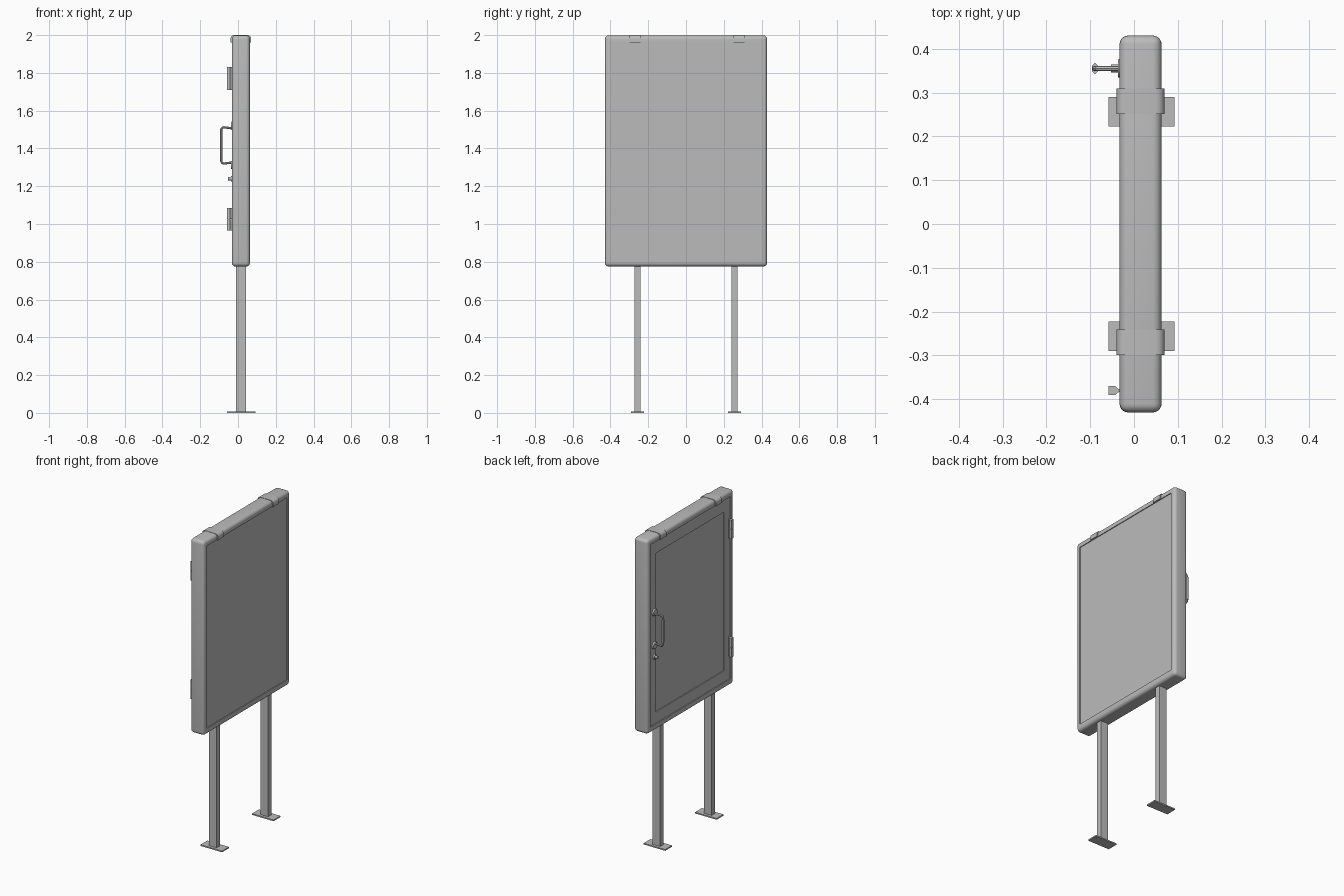
import bpy, bmesh, math
from mathutils import Vector

if "Cube" in bpy.data.objects:
    bpy.data.objects.remove(bpy.data.objects["Cube"])

grey = bpy.data.materials.new("light grey metal")
grey.diffuse_color = (0.5, 0.5, 0.5, 1)
grey.use_nodes = True
grey.node_tree.nodes["Principled BSDF"].inputs["Base Color"].default_value = grey.diffuse_color


def finish(bm, name, smooth=True):
    bmesh.ops.recalc_face_normals(bm, faces=bm.faces)
    me = bpy.data.meshes.new(name)
    bm.to_mesh(me)
    bm.free()
    me.materials.append(grey)
    ob = bpy.data.objects.new(name, me)
    bpy.context.collection.objects.link(ob)
    if smooth:
        bpy.ops.object.select_all(action='DESELECT')
        ob.select_set(True)
        bpy.context.view_layer.objects.active = ob
        bpy.ops.object.shade_smooth_by_angle(angle=math.radians(35))
    return ob


def box_bm(x, y, z):
    bm = bmesh.new()
    bmesh.ops.create_cube(bm, size=1)
    for v in bm.verts:
        v.co = Vector([(r[0] + r[1]) / 2 + c * (r[1] - r[0])
                       for c, r in zip(v.co, (x, y, z))])
    return bm


def box(name, x, y, z):
    return finish(box_bm(x, y, z), name, False)


def prism(name, pts, axis, lo, hi):
    """Extrude a profile along y (x,z points) or z (x,y points)."""
    bm = bmesh.new()
    place = (lambda a, b, h: (a, h, b)) if axis == 'y' else (lambda a, b, h: (a, b, h))
    f = bm.faces.new([bm.verts.new(place(a, b, lo)) for a, b in pts])
    g = bmesh.ops.extrude_face_region(bm, geom=[f])
    move = Vector((0, hi - lo, 0)) if axis == 'y' else Vector((0, 0, hi - lo))
    bmesh.ops.translate(bm, vec=move,
                        verts=[v for v in g['geom'] if isinstance(v, bmesh.types.BMVert)])
    return finish(bm, name)


def disc(name, x0, x1, y, z, r0, r1, n=16):
    """Cylinder or cone lying along x."""
    bm = bmesh.new()
    rings = [[bm.verts.new((x, y + r * math.cos(2 * math.pi * i / n),
                            z + r * math.sin(2 * math.pi * i / n))) for i in range(n)]
             for x, r in ((x0, r0), (x1, r1))]
    for i in range(n):
        j = (i + 1) % n
        bm.faces.new((rings[0][i], rings[0][j], rings[1][j], rings[1][i]))
    for r in rings:
        bm.faces.new(r)
    return finish(bm, name)


# Rounded cabinet with a recessed panel on both sides
bm = box_bm((-0.033, 0.063), (-0.43, 0.43), (0.775, 1.998))
bmesh.ops.bevel(bm, geom=bm.edges[:], offset=0.02, segments=5, profile=0.5, affect='EDGES')


def recess(f, hy, z0, z1, depth):
    s = -1 if f.calc_center_median().x < 0 else 1
    bmesh.ops.inset_individual(bm, faces=[f], thickness=0.005)
    for step in (0, depth):
        if step:
            bmesh.ops.inset_individual(bm, faces=[f], thickness=0.0005)
        mid = f.calc_center_median()
        for v in f.verts:
            v.co.y = hy if v.co.y > mid.y else -hy
            v.co.z = z1 if v.co.z > mid.z else z0
            v.co.x -= s * step


bm.faces.ensure_lookup_table()
sides = sorted(bm.faces, key=lambda f: -f.calc_area())[:2]
for f in sides:
    recess(f, 0.40, 0.815, 1.962, 0.005)
    # door window sits deeper on the -x side
    if f.calc_center_median().x < 0:
        recess(f, 0.34, 0.885, 1.885, 0.006)
finish(bm, "cabinet")

# Legs, feet and top clips
for side, s, cy in (("left", -1, -0.27), ("right", 1, 0.28)):
    ly = s * 0.256
    box(side + "_leg", (-0.011, 0.042), (ly - 0.016, ly + 0.016), (0.006, 0.79))
    box(side + "_foot", (-0.058, 0.092), (ly - 0.034, ly + 0.034), (0, 0.008))
    prof = [(-0.04, 1.962), (0.07, 1.962)]
    for cx, a0 in ((0.050, 0), (-0.020, 90)):
        prof += [(cx + 0.02 * math.cos(math.radians(a0 + 18 * i)),
                  1.98 + 0.02 * math.sin(math.radians(a0 + 18 * i))) for i in range(6)]
    prism(side + "_top_clip", prof, 'y', cy - 0.029, cy + 0.029)

# Door hinges, each in two knuckles
hinge = [(-0.058, -0.39), (-0.043, -0.39), (-0.036, -0.384), (-0.03, -0.382),
         (-0.03, -0.378), (-0.036, -0.376), (-0.043, -0.37), (-0.058, -0.37)]
for nm, hz in (("lower", 1.025), ("upper", 1.77)):
    prism(nm + "_hinge_bottom", hinge, 'z', hz - 0.06, hz - 0.001)
    prism(nm + "_hinge_top", hinge, 'z', hz + 0.001, hz + 0.06)
    box(nm + "_hinge_pin", (-0.052, -0.042), (-0.385, -0.375), (hz - 0.05, hz + 0.05))

# Pull handle swept along a rounded bracket path
cu = bpy.data.curves.new("handle_path", 'CURVE')
cu.dimensions = '3D'
cu.bevel_depth = 0.006
cu.bevel_resolution = 2
sp = cu.splines.new('POLY')
half = [(-0.028, 0.090), (-0.075, 0.096), (-0.084, 0.093), (-0.089, 0.083), (-0.090, 0.04)]
path = half + [(x, -z) for x, z in reversed(half)]
sp.points.add(len(path) - 1)
for p, (x, z) in zip(sp.points, path):
    p.co = (x, 0.355, 1.416 + z, 1)
tmp = bpy.data.objects.new("handle_path", cu)
bpy.context.collection.objects.link(tmp)
bpy.context.view_layer.update()
bm = bmesh.new()
bm.from_mesh(bpy.data.meshes.new_from_object(tmp.evaluated_get(bpy.context.evaluated_depsgraph_get())))
bpy.data.objects.remove(tmp)
finish(bm, "door_handle")
grip = [(-0.089 + 0.008 * math.cos(a), 0.355 + 0.013 * math.sin(a))
        for a in [math.pi / 3 * i + math.pi / 6 for i in range(6)]]
prism("handle_grip", grip, 'z', 1.345, 1.487)
for nm, z in (("lower", 1.312), ("upper", 1.52)):
    disc(nm + "_handle_base", -0.037, -0.026, 0.355, z, 0.02, 0.024)

# Lock below the handle
disc("lock_plate", -0.037, -0.026, 0.355, 1.24, 0.014, 0.016)
disc("lock_barrel", -0.052, -0.03, 0.355, 1.24, 0.009, 0.009)
